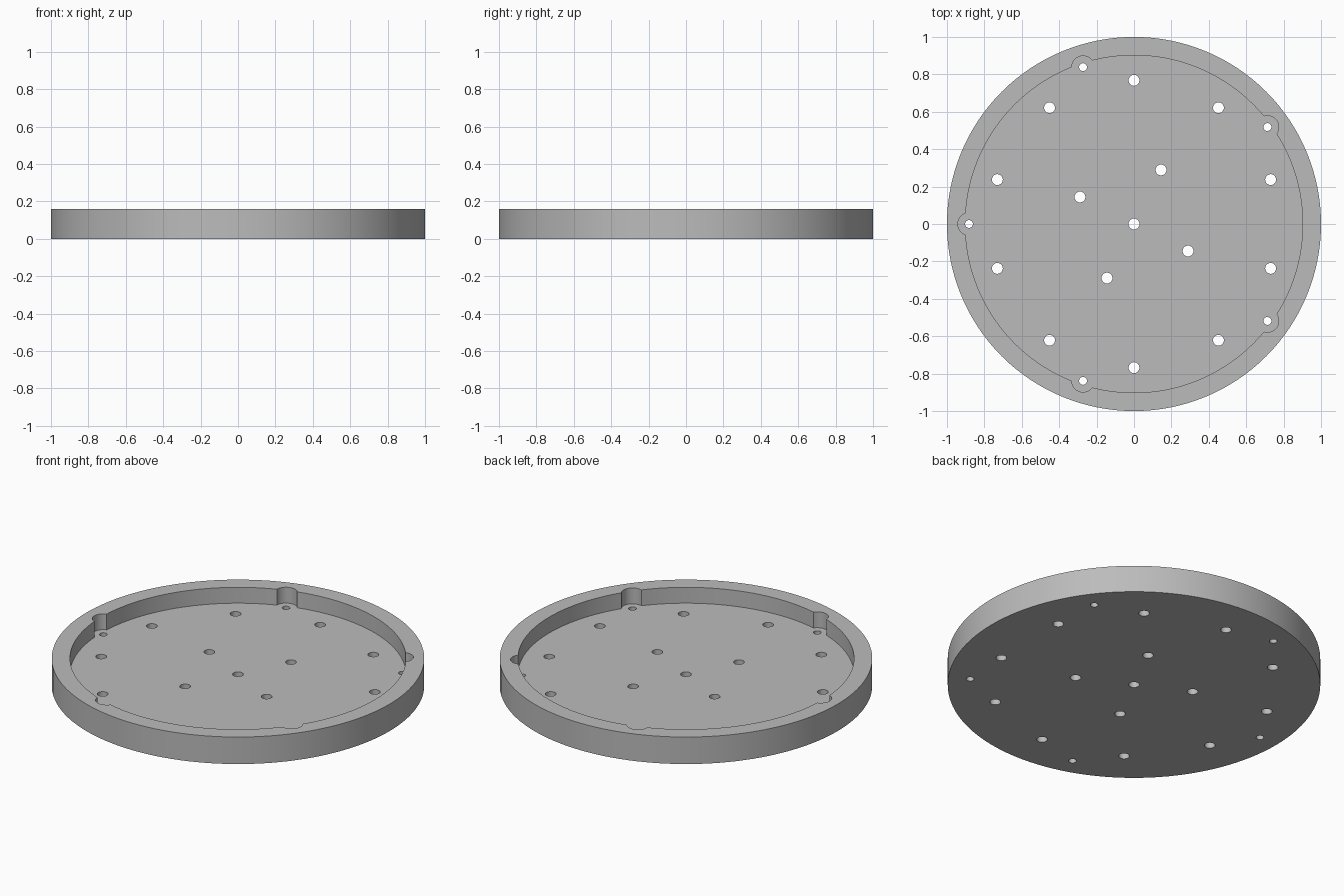
import bpy
import math

cube = bpy.data.objects.get("Cube")
if cube:
    bpy.data.objects.remove(cube, do_unlink=True)

HEIGHT, FLOOR = 0.16, 0.066

grey = bpy.data.materials.new("mid_grey")
grey.use_nodes = True
colour = (0.5, 0.5, 0.5, 1)
grey.diffuse_color = colour
grey.node_tree.nodes["Principled BSDF"].inputs["Base Color"].default_value = colour


def cylinder(name, radius, z0, z1, x=0, y=0, sides=32):
    bpy.ops.mesh.primitive_cylinder_add(
        vertices=sides, radius=radius, depth=z1 - z0, location=(x, y, (z0 + z1) / 2))
    obj = bpy.context.object
    obj.name = name
    obj.data.materials.append(grey)
    return obj


def ring(radius, count, start):
    """Points evenly spaced round a circle."""
    for i in range(count):
        a = math.radians(start + 360 * i / count)
        yield radius * math.cos(a), radius * math.sin(a)


def cut(target, cutter):
    mod = target.modifiers.new("cut", "BOOLEAN")
    mod.operation = "DIFFERENCE"
    mod.solver = "EXACT"
    mod.object = cutter
    bpy.context.view_layer.objects.active = target
    bpy.ops.object.modifier_apply(modifier=mod.name)
    bpy.data.objects.remove(cutter, do_unlink=True)


# Round tray with a raised rim
tray = cylinder("round_tray", 1, 0, HEIGHT, sides=128)
cut(tray, cylinder("recess", 0.902, FLOOR, HEIGHT + 0.1, sides=128))

# Five screw pockets in the rim, each with a small through hole
for x, y in ring(0.882, 5, 36):
    cut(tray, cylinder("pocket", 0.06, FLOOR, HEIGHT + 0.1, x, y))
    cut(tray, cylinder("screw_hole", 0.021, -0.1, HEIGHT, x, y))

# Floor holes: outer ring, inner ring and centre
inner_angle = math.degrees(math.atan(2))
for x, y in [*ring(0.768, 10, 18), *ring(0.323, 4, inner_angle), (0, 0)]:
    cut(tray, cylinder("floor_hole", 0.029, -0.1, HEIGHT, x, y))

# Smooth walls, crisp edges
bpy.ops.object.select_all(action="DESELECT")
tray.select_set(True)
bpy.context.view_layer.objects.active = tray
bpy.ops.object.shade_smooth_by_angle(angle=math.radians(30))
